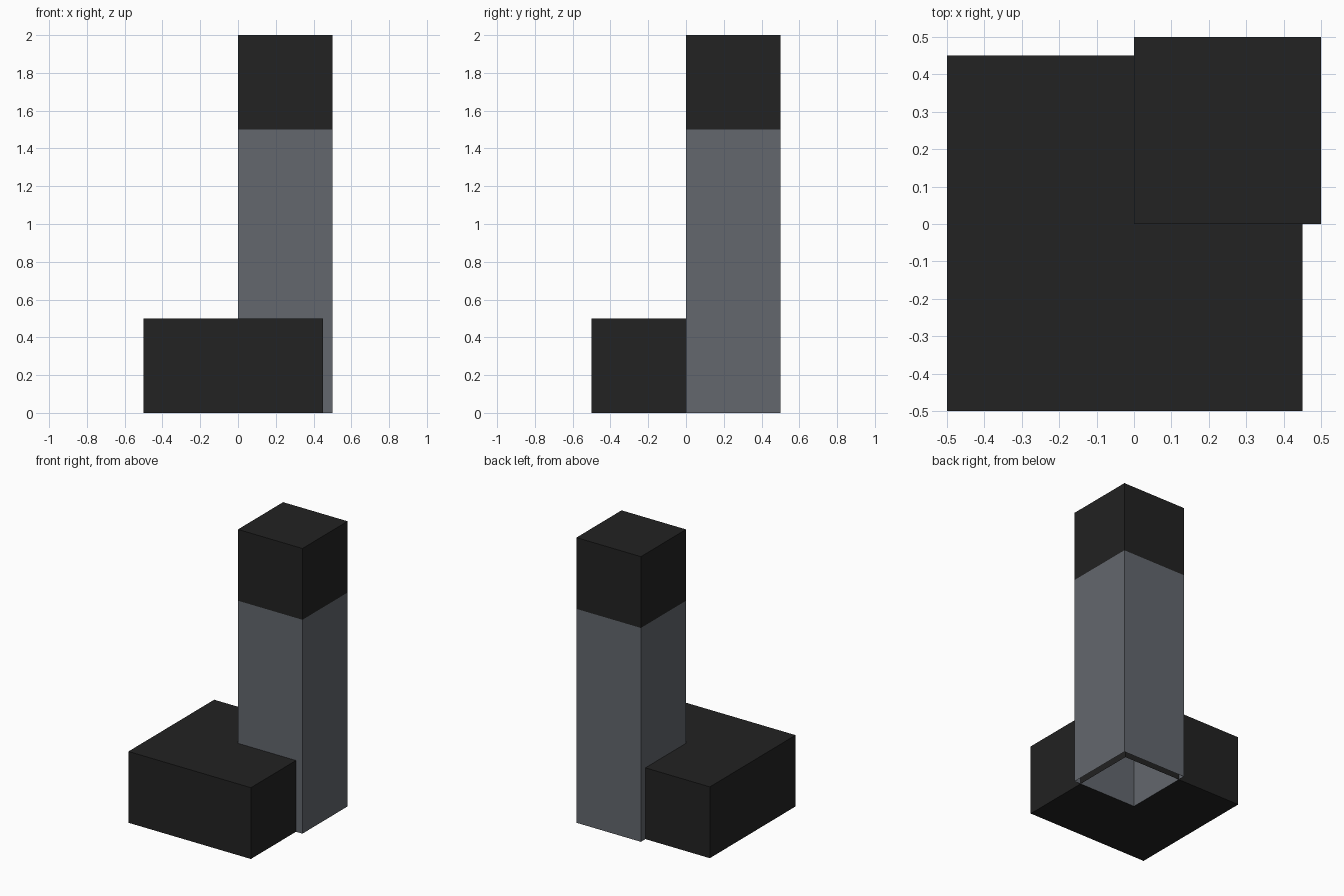
import bpy
import bmesh

if "Cube" in bpy.data.objects:
    bpy.data.objects.remove(bpy.data.objects["Cube"])


def material(name, color):
    m = bpy.data.materials.new(name)
    m.diffuse_color = (*color, 1.0)
    m.use_nodes = True
    m.node_tree.nodes["Principled BSDF"].inputs["Base Color"].default_value = m.diffuse_color
    return m


charcoal = material("charcoal", (0.016, 0.016, 0.016))
slate = material("slate grey", (0.125, 0.136, 0.155))


def box(name, lo, hi, mats, cuts=(), drop=None, paint=None):
    """Box from lo to hi, sliced at (axis, value) cuts; drop removes faces, paint picks a material."""
    bm = bmesh.new()
    bmesh.ops.create_cube(bm, size=1)
    for v in bm.verts:
        for i in range(3):
            v.co[i] = lo[i] if v.co[i] < 0 else hi[i]
    for axis, value in cuts:
        normal, point = [0, 0, 0], [0, 0, 0]
        normal[axis], point[axis] = 1, value
        bmesh.ops.bisect_plane(bm, geom=bm.verts[:] + bm.edges[:] + bm.faces[:],
                               plane_co=point, plane_no=normal)
    bm.normal_update()
    if drop:
        faces = [f for f in bm.faces if drop(f.calc_center_median(), f.normal)]
        bmesh.ops.delete(bm, geom=faces, context='FACES')
    if paint:
        for f in bm.faces:
            f.material_index = paint(f.calc_center_median())
    me = bpy.data.meshes.new(name)
    bm.to_mesh(me)
    bm.free()
    for m in mats:
        me.materials.append(m)
    ob = bpy.data.objects.new(name, me)
    bpy.context.collection.objects.link(ob)
    return ob


# Low base block, its underside open beneath the tower
box("base_block", (-0.5, -0.5, 0), (0.45, 0.45, 0.5), [charcoal],
    cuts=[(0, 0.0), (1, 0.0)],
    drop=lambda c, n: n.z < -0.5 and c.x > 0 and c.y > 0)

# Tall hollow tower, open at the bottom, with a dark top section
box("tower", (0, 0, 0), (0.5, 0.5, 2), [slate, charcoal],
    cuts=[(2, 1.5)],
    drop=lambda c, n: n.z < -0.5,
    paint=lambda c: 1 if c.z > 1.5 else 0)
